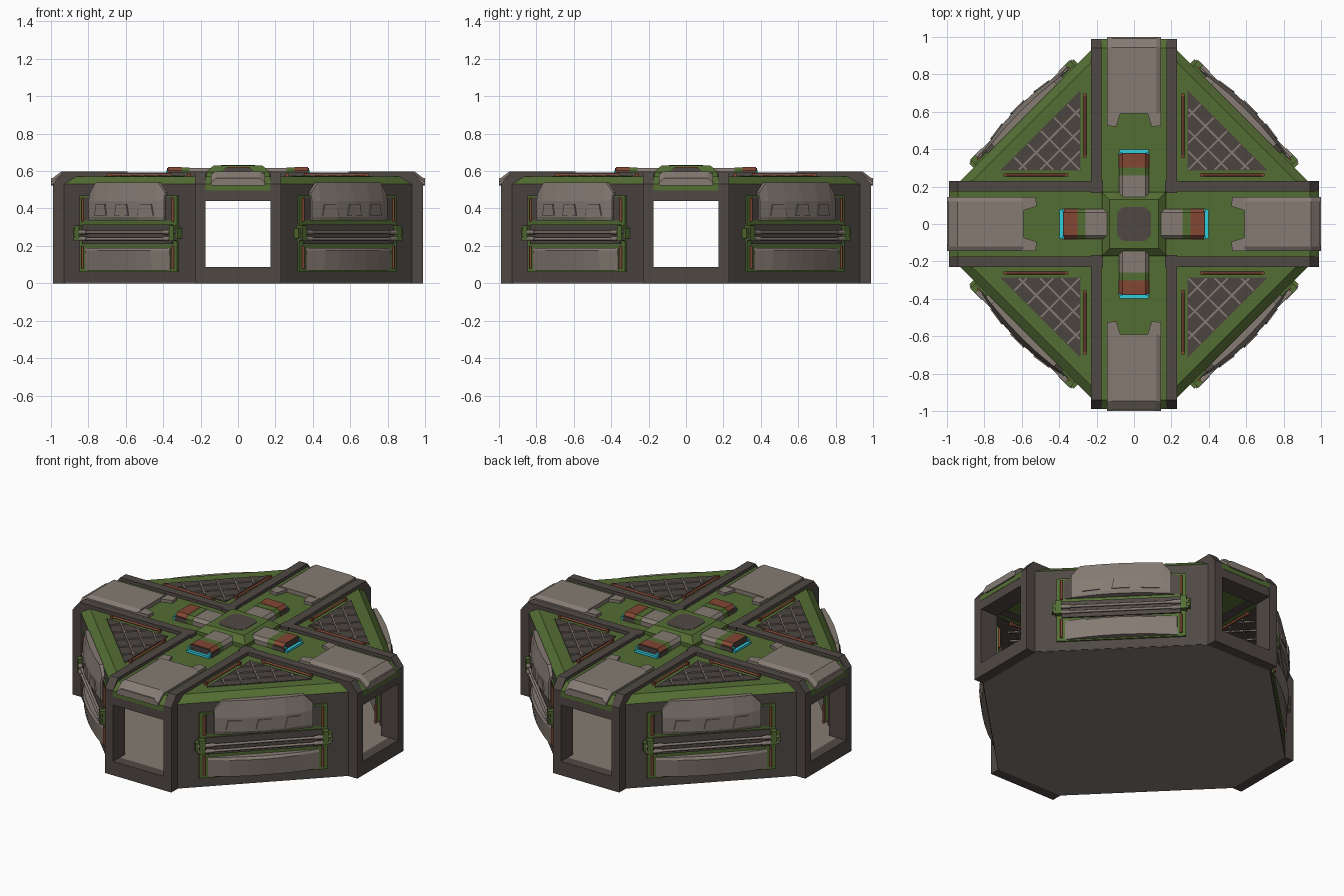
import bpy, bmesh
from math import radians, pi
from mathutils import Matrix, Vector

cube = bpy.data.objects.get("Cube")
if cube:
    bpy.data.objects.remove(cube, do_unlink=True)


def material(name, r, g, b):
    m = bpy.data.materials.new(name)
    m.use_nodes = True
    m.diffuse_color = (r, g, b, 1)
    m.node_tree.nodes["Principled BSDF"].inputs["Base Color"].default_value = (r, g, b, 1)
    return m


DARK = material("dark brown metal", .079, .066, .058)
MESH = material("grate brown", .073, .059, .053)
TAUPE = material("taupe panel", .235, .199, .171)
GREEN = material("green paint", .088, .155, .034)
RED = material("rust red", .225, .062, .034)
CYAN = material("cyan light", .03, .62, .75)

STRAIGHT = Matrix.Identity(4)
DIAGONAL = Matrix.Rotation(radians(45), 4, 'Z')
WALL = -.82          # outer wall plane in the diagonal frame
round_parts = []


def loft(bm, rings):
    """Skin equal-length rings of points and cap both ends."""
    vs = [[bm.verts.new(p) for p in ring] for ring in rings]
    n = len(vs[0])
    for a, b in zip(vs, vs[1:]):
        for i in range(n):
            bm.faces.new((a[i], a[(i + 1) % n], b[(i + 1) % n], b[i]))
    bm.faces.new(vs[0])
    bm.faces.new(vs[-1])


def prism(bm, pts, plane, lo, hi):
    place = {'xy': lambda p, t: (p[0], p[1], t),
             'xz': lambda p, t: (p[0], t, p[1]),
             'yz': lambda p, t: (t, p[0], p[1])}[plane]
    loft(bm, [[place(p, t) for p in pts] for t in (lo, hi)])


def box(bm, x0, x1, y0, y1, z0, z1):
    prism(bm, [(x0, y0), (x1, y0), (x1, y1), (x0, y1)], 'xy', z0, z1)


def rod(bm, a, b, r):
    a, b = Vector(a), Vector(b)
    turn = (b - a).to_track_quat('Z', 'Y').to_matrix().to_4x4()
    bmesh.ops.create_cone(bm, cap_ends=True, segments=14, radius1=r, radius2=r,
                          depth=(b - a).length, matrix=Matrix.Translation((a + b) / 2) @ turn)


def finish(bm, name, mat, frame=STRAIGHT, copies=4):
    """Place in its frame and repeat around the centre."""
    bm.transform(frame)
    base = list(bm.verts) + list(bm.edges) + list(bm.faces)
    for k in range(1, copies):
        new = bmesh.ops.duplicate(bm, geom=base)["geom"]
        bmesh.ops.rotate(bm, verts=[v for v in new if isinstance(v, bmesh.types.BMVert)],
                         matrix=Matrix.Rotation(k * pi / 2, 3, 'Z'))
    bmesh.ops.recalc_face_normals(bm, faces=bm.faces)
    me = bpy.data.meshes.new(name)
    bm.to_mesh(me)
    bm.free()
    me.materials.append(mat)
    ob = bpy.data.objects.new(name, me)
    bpy.context.collection.objects.link(ob)
    return ob


# octagonal floor slab
bm = bmesh.new()
plan = [Matrix.Rotation(k * pi / 2, 2) @ Vector((s * .23, -.925)) for k in range(4) for s in (-1, 1)]
prism(bm, plan, 'xy', 0, .085)
finish(bm, "floor_slab", TAUPE, copies=1)

# doorway frames, sills and roof beams
bm = bmesh.new()
post = [(-.99, 0), (-.99, .53), (-.94, .592), (-.87, .592), (-.87, .01), (-.925, .01), (-.925, 0)]
for s in (-1, 1):
    prism(bm, post, 'yz', s * .175, s * .23)
    box(bm, s * .175, s * .23, -.88, -.165, .5, .592)
box(bm, -.18, .18, -.988, -.87, .44, .505)
box(bm, -.18, .18, -.99, -.925, 0, .087)
finish(bm, "door_frames_and_beams", DARK)

# green corridor roofs
bm = bmesh.new()
prism(bm, [(-.99, .495), (-.99, .53), (-.94, .572), (-.1, .572), (-.1, .505), (-.87, .505)],
      'yz', -.178, .178)
finish(bm, "corridor_roof", GREEN)

# taupe roof covers, folded over the doorway
bm = bmesh.new()


def cover_ring(y, drop, w=.145):
    return [(x, y, z - drop) for x, z in ((-w, .565), (-w, .583), (.025 - w, .598),
                                        (w - .025, .598), (w, .583), (w, .565))]


loft(bm, [cover_ring(-.59, 0), cover_ring(-.945, 0), cover_ring(-1, .043)])
prism(bm, [(-.115, .562), (.115, .562), (.145, .54), (.125, .522), (-.125, .522), (-.145, .54)],
      'xz', -1, -.95)
for s in (-1, 1):
    prism(bm, [(s * .145, -.6), (s * .145, -.525), (s * .095, -.52), (s * .07, -.6)],
          'xy', .565, .59)
finish(bm, "roof_cover", TAUPE)

# radial arms with coloured bands, dark bases and end lights


def arm_ring(y, top, base=.565, w=.08):
    return [(-w, y, base), (-w, y, top - .018), (.018 - w, y, top),
            (w - .018, y, top), (w, y, top - .018), (w, y, base)]


for name, mat, y0, y1, top, base in (("arm_cover", TAUPE, -.12, -.258, .617, .565),
                                     ("arm_band", GREEN, -.258, -.302, .619, .565),
                                     ("arm_tip", RED, -.302, -.374, .621, .596)):
    bm = bmesh.new()
    loft(bm, [arm_ring(y0, top, base), arm_ring(y1, top, base)])
    finish(bm, name, mat)
bm = bmesh.new()
box(bm, -.084, .084, -.38, -.3, .565, .597)
box(bm, -.065, .065, -.379, -.37, .59, .616)
finish(bm, "arm_base", DARK)
bm = bmesh.new()
box(bm, -.078, .078, -.398, -.379, .568, .586)
for s in (-1, 1):
    box(bm, s * .066, s * .079, -.386, -.373, .58, .602)
finish(bm, "arm_light", CYAN)

# central hub
bm = bmesh.new()
loft(bm, [[(sx * w, sy * w, z) for sx, sy in ((-1, -1), (1, -1), (1, 1), (-1, 1))]
          for w, z in ((.17, .5), (.17, .595), (.13, .63))])
finish(bm, "hub", GREEN, copies=1)
bm = bmesh.new()
a, c = .09, .06
prism(bm, [(-c, -a), (c, -a), (a, -c), (a, c), (c, a), (-c, a), (-a, c), (-a, -c)],
      'xy', .62, .632)
finish(bm, "hub_hatch", DARK, copies=1)

# triangular roof bays with a sloped outer edge
bm = bmesh.new()
loft(bm, [[(-u, y, z), (u, y, z), (0, -.325, z)]
          for u, y, z in ((.46, -.785, .505), (.46, -.785, .528), (.495, WALL, .53), (.45, -.775, .57))])
finish(bm, "roof_bay", GREEN, DIAGONAL)

# grates on the roof and the ceiling below it
bm = bmesh.new()
prism(bm, [(-.304, -.707), (.304, -.707), (0, -.403)], 'xy', .56, .574)
prism(bm, [(-.38, -.755), (.38, -.755), (0, -.375)], 'xy', .5, .51)
finish(bm, "grates", MESH, DIAGONAL)
bm = bmesh.new()
for z in (.57, .492):
    for i in range(-2, 3):
        u = i * .1
        box(bm, u - .005, u + .005, -.705, -.41 - abs(u), z, z + .01)
    for y in (-.64, -.56, -.48):
        box(bm, y + .41, -y - .41, y - .005, y + .005, z, z + .009)
finish(bm, "grate_bars", TAUPE, DIAGONAL)

# red pipes on the roof and the ceiling
bm = bmesh.new()
for s in (-1, 1):
    for z in (.58, .493):
        rod(bm, (s * .262, -.69, z), (s * .262, -.36, z), .007)
        for y in (-.69, -.36):
            box(bm, s * .254, s * .27, y - .008, y + .008, z - .015, z + .009)
round_parts.append(finish(bm, "roof_pipes", RED))

# diagonal walls and their green backing
bm = bmesh.new()
box(bm, -.495, .495, WALL, -.76, .003, .53)
finish(bm, "diagonal_wall", DARK, DIAGONAL)
bm = bmesh.new()
box(bm, -.37, .37, WALL - .01, WALL, .06, .47)
for s in (-1, 1):
    box(bm, s * .34, s * .375, WALL - .042, WALL, .225, .31)
    box(bm, s * .375, s * .395, WALL - .032, WALL, .24, .295)
    box(bm, s * .3, s * .34, -.762, -.745, .1, .46)
finish(bm, "wall_backing", GREEN, DIAGONAL)


def bulge(u):
    return .06 - .42 * u * u


# curved upper armour panel with raised tabs
bm = bmesh.new()
rings = []
for u in (-.285, -.235, -.12, 0, .12, .235, .285):
    b, end = bulge(u), abs(u) > .25
    top = .485 if end else .54
    rings.append([(u, WALL - o, z) for o, z in (
        (0, .335), (b * .85, .335), (b, .355), (b, .44), (b * .6, top), (0, top))])
loft(bm, rings)
for u in (-.17, 0, .17):
    outline = [(u - .052, .362), (u + .052, .362), (u + .038, .425), (u - .038, .425)]
    loft(bm, [[(x, WALL - bulge(x) - out, z) for x, z in outline] for out in (-.005, .006)])
finish(bm, "upper_panel", TAUPE, DIAGONAL)

# curved lower panel
bm = bmesh.new()
loft(bm, [[(u, WALL - o, z) for o, z in ((0, .068), (bulge(u) * .75, .068),
           (bulge(u), .175), (bulge(u) * .8, .19), (0, .19))]
          for u in (-.32, -.2, -.1, 0, .1, .2, .32)])
finish(bm, "lower_panel", TAUPE, DIAGONAL)

# dark channel and recess behind the conduits and upper panel
bm = bmesh.new()
box(bm, -.34, .34, WALL - .018, WALL, .21, .315)
box(bm, -.33, .33, WALL - .013, WALL, .335, .46)
finish(bm, "conduit_channel", DARK, DIAGONAL)
bm = bmesh.new()
for z in (.237, .273):
    rod(bm, (-.385, WALL - .032, z), (.385, WALL - .032, z), .008)
    for s in (-1, 1):
        rod(bm, (s * .29, WALL - .032, z), (s * .34, WALL - .032, z), .012)
round_parts.append(finish(bm, "conduits", TAUPE, DIAGONAL))
bm = bmesh.new()
for s in (-1, 1):
    for z0, z1 in ((.33, .455), (.08, .2)):
        rod(bm, (s * .342, WALL - .014, z0), (s * .342, WALL - .014, z1), .007)
        rod(bm, (s * .32, -.74, z0), (s * .32, -.74, z1), .007)
round_parts.append(finish(bm, "wall_pipes", RED, DIAGONAL))

# interior wall panels
bm = bmesh.new()
prism(bm, [(-.28, .12), (.28, .12), (.28, .38), (.22, .45), (-.22, .45), (-.28, .38)],
      'xz', -.765, -.745)
finish(bm, "inner_wall_panel", TAUPE, DIAGONAL)

# smooth the round parts, keep hard edges
bpy.ops.object.select_all(action='DESELECT')
for ob in round_parts:
    ob.select_set(True)
bpy.context.view_layer.objects.active = round_parts[0]
bpy.ops.object.shade_smooth_by_angle(angle=radians(30))
